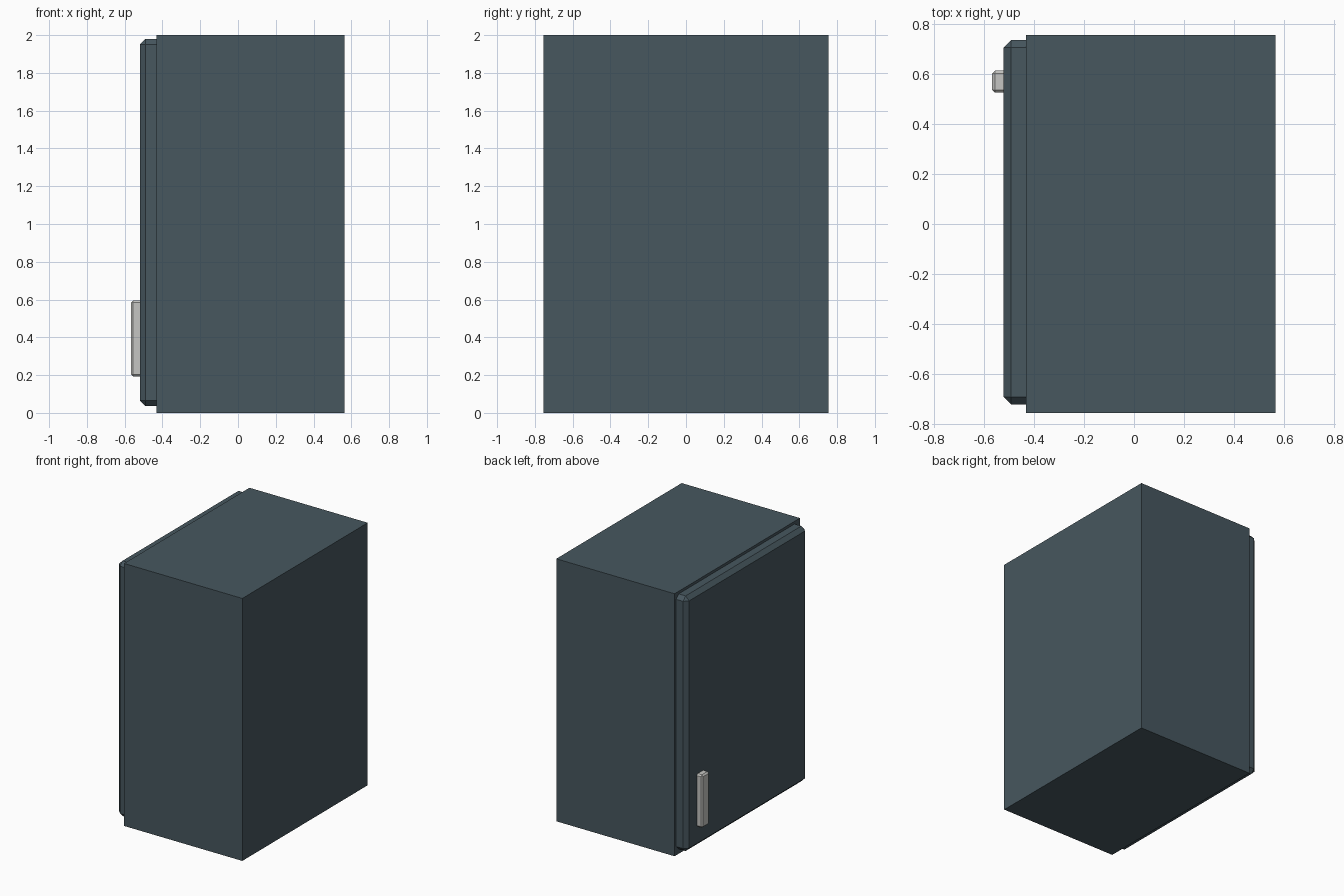
import bpy, bmesh
from mathutils import Vector

if "Cube" in bpy.data.objects:
    bpy.data.objects.remove(bpy.data.objects["Cube"])


def material(name, rgb):
    m = bpy.data.materials.new(name)
    m.diffuse_color = (*rgb, 1)
    m.use_nodes = True
    m.node_tree.nodes["Principled BSDF"].inputs["Base Color"].default_value = m.diffuse_color
    return m


def box(name, lo, hi, mat, bevel=0.0):
    """Box between two corners, with optional flat chamfers."""
    lo, hi = Vector(lo), Vector(hi)
    bm = bmesh.new()
    bmesh.ops.create_cube(bm, size=1)
    for v in bm.verts:
        v.co = Vector([(lo[i] + hi[i]) / 2 + v.co[i] * (hi[i] - lo[i]) for i in range(3)])
    if bevel:
        bmesh.ops.bevel(bm, geom=bm.edges[:], offset=bevel, offset_type='OFFSET',
                        segments=1, profile=0.5, affect='EDGES')
    mesh = bpy.data.meshes.new(name)
    bm.to_mesh(mesh)
    bm.free()
    mesh.materials.append(mat)
    ob = bpy.data.objects.new(name, mesh)
    bpy.context.collection.objects.link(ob)
    return ob


slate = material("slate_blue_grey", (0.063, 0.095, 0.114))
metal = material("light_grey", (0.56, 0.56, 0.54))

# cabinet carcass
box("cabinet_body", (-0.432, -0.755, 0), (0.565, 0.755, 2), slate)
# chamfered door on the -x side; its back edge is sunk into the body
box("door", (-0.52, -0.72, 0.036), (-0.40, 0.735, 1.98), slate, 0.03)
# upright handle low on the door
box("handle", (-0.566, 0.524, 0.192), (-0.50, 0.612, 0.595), metal, 0.011)
